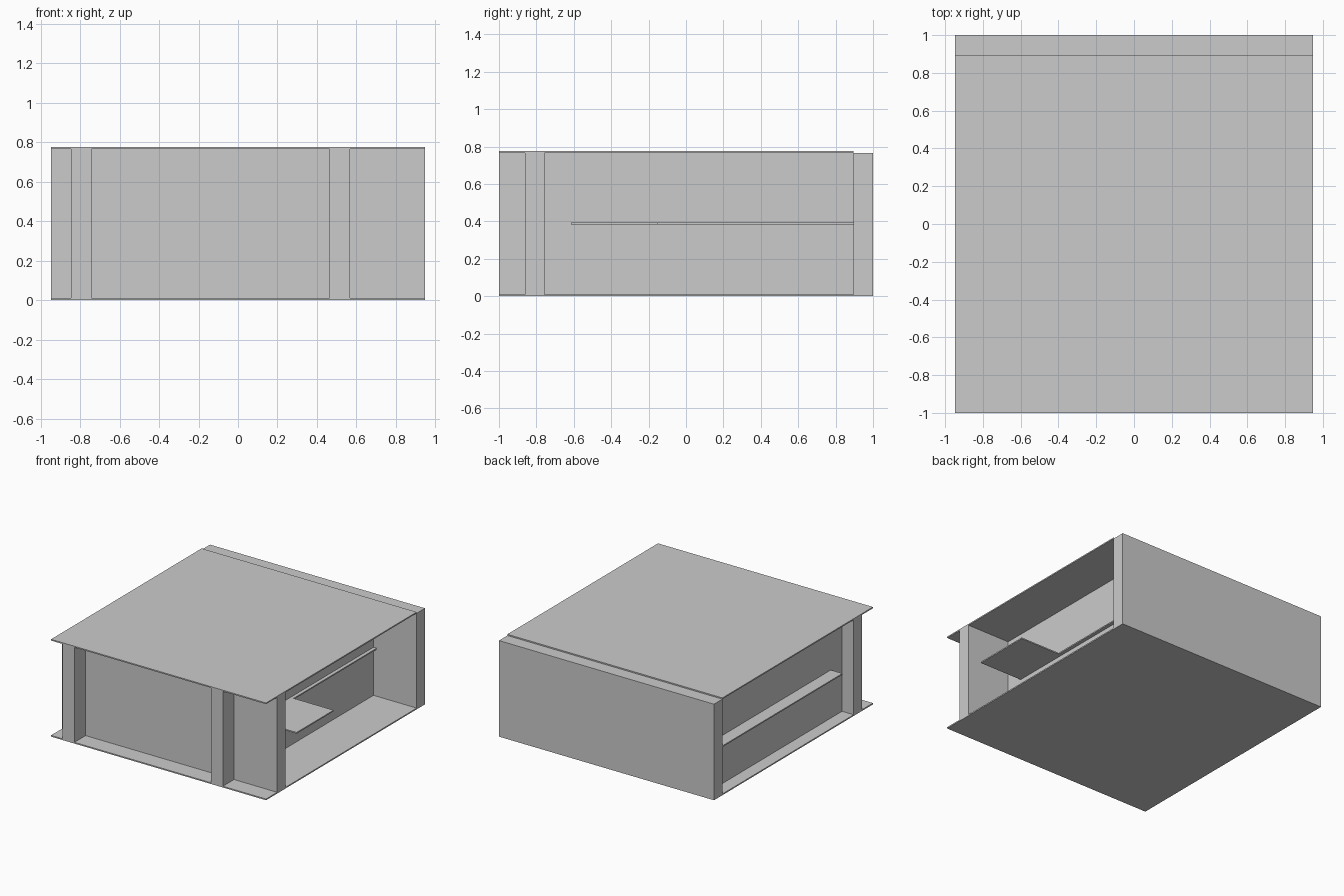
import bpy, bmesh

if "Cube" in bpy.data.objects:
    bpy.data.objects.remove(bpy.data.objects["Cube"])

W = 0.947            # half width
T = 0.01             # slab thickness
H = 0.765            # underside of roof
BACK = 0.895         # inner face of back wall


def prism(name, outline, z0, z1):
    """Extrude a flat outline from z0 up to z1."""
    bm = bmesh.new()
    face = bm.faces.new([bm.verts.new((x, y, z0)) for x, y in outline])
    top = bmesh.ops.extrude_face_region(bm, geom=[face])["geom"]
    for v in top:
        if isinstance(v, bmesh.types.BMVert):
            v.co.z = z1
    bmesh.ops.recalc_face_normals(bm, faces=bm.faces)
    mesh = bpy.data.meshes.new(name)
    bm.to_mesh(mesh)
    bm.free()
    obj = bpy.data.objects.new(name, mesh)
    bpy.context.collection.objects.link(obj)
    return obj


def box(name, x0, x1, y0, y1, z0, z1):
    return prism(name, [(x0, y0), (x1, y0), (x1, y1), (x0, y1)], z0, z1)


# Floor and roof slabs
box("floor_slab", -W, W, -1, 1, 0, T)
box("roof_slab", -W, W, -1, BACK, H, H + T)

# Cross walls, full width
box("back_wall", -W, W, BACK, 1, T, H)
box("front_wall", -W, W, -0.86, -0.757, T, H)

# Long walls running front to back, projecting as fins at the front
for name, x in (("left_wall", -0.845), ("right_wall", 0.463)):
    box(name, x, x + 0.104, -1, BACK, T, H)

# Thin middle floor, cut back along the right side
prism("middle_floor", [(-W, -0.615), (W, -0.615), (W, -0.15),
                       (0.595, -0.15), (0.595, BACK), (-W, BACK)], 0.383, 0.393)
